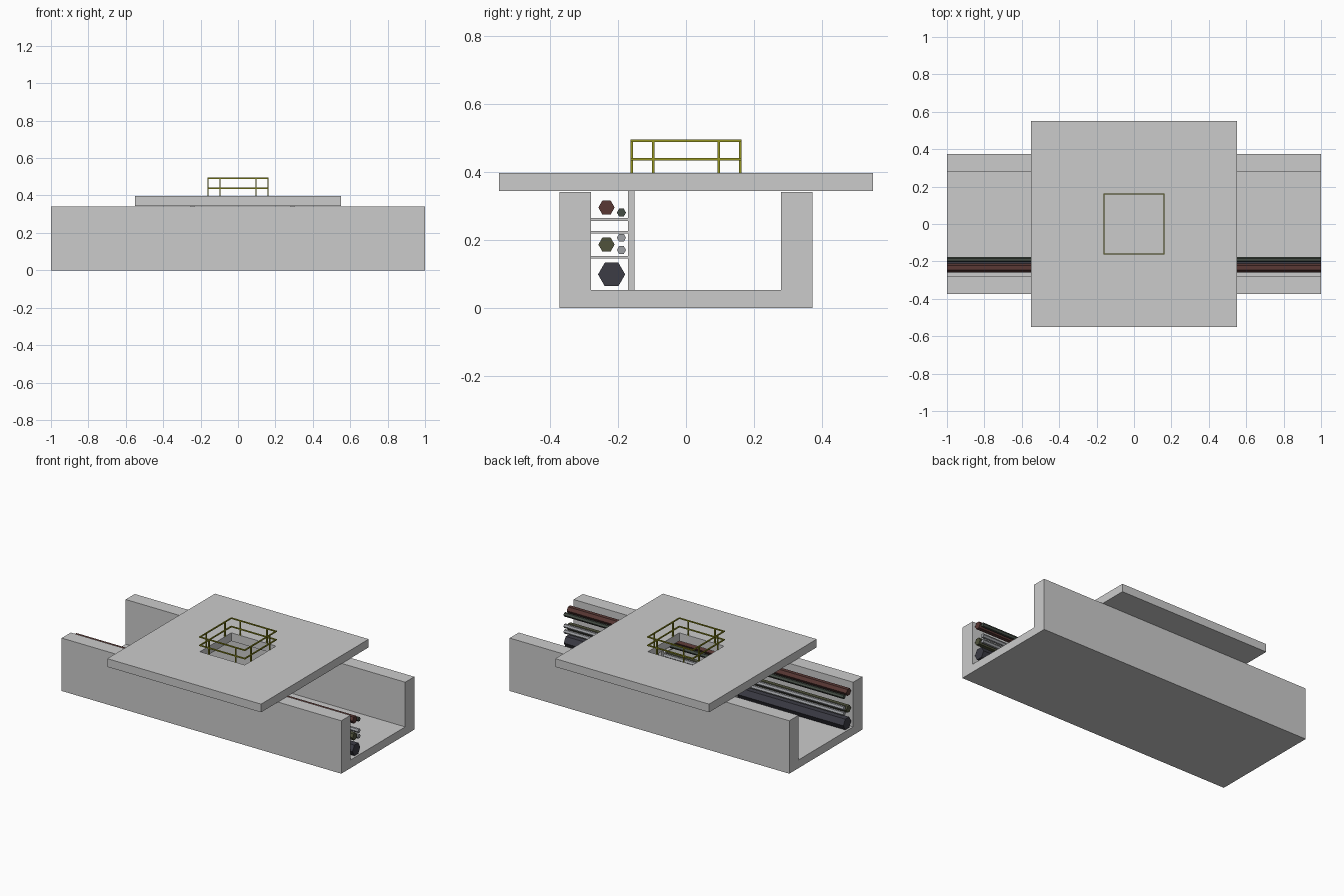
import bpy, bmesh, math

if "Cube" in bpy.data.objects:
    bpy.data.objects.remove(bpy.data.objects["Cube"])


def material(name, rgb):
    m = bpy.data.materials.new(name)
    m.diffuse_color = (*rgb, 1)
    m.use_nodes = True
    m.node_tree.nodes["Principled BSDF"].inputs["Base Color"].default_value = m.diffuse_color
    return m


def finish(name, bm, mat=None):
    bmesh.ops.recalc_face_normals(bm, faces=bm.faces)
    me = bpy.data.meshes.new(name)
    bm.to_mesh(me)
    bm.free()
    ob = bpy.data.objects.new(name, me)
    bpy.context.collection.objects.link(ob)
    if mat:
        me.materials.append(mat)
    return ob


def add_box(bm, x0, x1, y0, y1, z0, z1):
    verts = bmesh.ops.create_cube(bm, size=1)["verts"]
    for v in verts:
        v.co = (x1 if v.co.x > 0 else x0, y1 if v.co.y > 0 else y0, z1 if v.co.z > 0 else z0)


def extrude_x(name, profile, x0, x1, mat=None):
    """Closed (y, z) profile swept along x."""
    bm = bmesh.new()
    face = bm.faces.new([bm.verts.new((x0, y, z)) for y, z in profile])
    new = bmesh.ops.extrude_face_region(bm, geom=[face])["geom"]
    bmesh.ops.translate(bm, vec=(x1 - x0, 0, 0),
                        verts=[g for g in new if isinstance(g, bmesh.types.BMVert)])
    return finish(name, bm, mat)


def pipe(name, y, z, r, mat=None):
    ring = [(y + r * math.cos(i * math.pi / 3), z + r * math.sin(i * math.pi / 3)) for i in range(6)]
    return extrude_x(name, ring, -1, 1, mat)


# Open concrete trench
O, I, FLOOR, TOP = 0.373, 0.28, 0.053, 0.342
extrude_x("trench", [(-O, 0), (O, 0), (O, TOP), (I, TOP), (I, FLOOR),
                     (-I, FLOOR), (-I, TOP), (-O, TOP)], -1, 1)

# Cover slab with a square opening, built as rings of quads
S, H, Z0, Z1 = 0.55, 0.16, 0.344, 0.397
bm = bmesh.new()
corners = [(-1, -1), (1, -1), (1, 1), (-1, 1)]
rings = [[bm.verts.new((cx * s, cy * s, z)) for cx, cy in corners]
         for s, z in [(S, Z0), (S, Z1), (H, Z1), (H, Z0)]]
for k in range(4):
    a, b = rings[k], rings[(k + 1) % 4]
    for i in range(4):
        j = (i + 1) % 4
        bm.faces.new((a[i], a[j], b[j], b[i]))
finish("cover_slab", bm)

# Guard rail around the opening
olive = material("rail_yellow", (0.3, 0.3, 0.015))
bm = bmesh.new()
R, T = 0.16, 0.0035
for s in (-1, 1):
    for z in (0.438, 0.492):
        add_box(bm, -R - T, R + T, s * R - T, s * R + T, z - T, z + T)
        add_box(bm, s * R - T, s * R + T, -R + T, R - T, z - T, z + T)
    for p in (-0.096, 0.096):
        add_box(bm, p - T, p + T, s * R - T, s * R + T, Z1, 0.49)
        add_box(bm, s * R - T, s * R + T, p - T, p + T, Z1, 0.49)
finish("guard_rail", bm, olive)

# Pipe racks: upright with three bracket arms to the wall
for n, x in enumerate((-0.243, 0.292)):
    bm = bmesh.new()
    add_box(bm, x - 0.01, x + 0.01, -0.171, -0.152, FLOOR, 0.345)
    for z in (0.15, 0.223, 0.261):
        add_box(bm, x - 0.01, x + 0.01, -I, -0.171, z - 0.004, z + 0.004)
    finish(f"pipe_rack_{n + 1}", bm)

# Six-sided pipes running the full length
pipe("main_pipe", -0.219, 0.099, 0.04, material("pipe_dark_blue", (0.045, 0.045, 0.06)))
pipe("red_pipe", -0.234, 0.296, 0.024, material("pipe_red", (0.1, 0.04, 0.035)))
pipe("olive_pipe", -0.234, 0.187, 0.024, material("pipe_olive", (0.08, 0.085, 0.045)))
pipe("dark_conduit", -0.19, 0.281, 0.0135, material("pipe_dark_green", (0.06, 0.075, 0.06)))
light = material("conduit_grey", (0.35, 0.36, 0.38))
for n, z in enumerate((0.171, 0.207)):
    pipe(f"grey_conduit_{n + 1}", -0.19, z, 0.0135, light)
